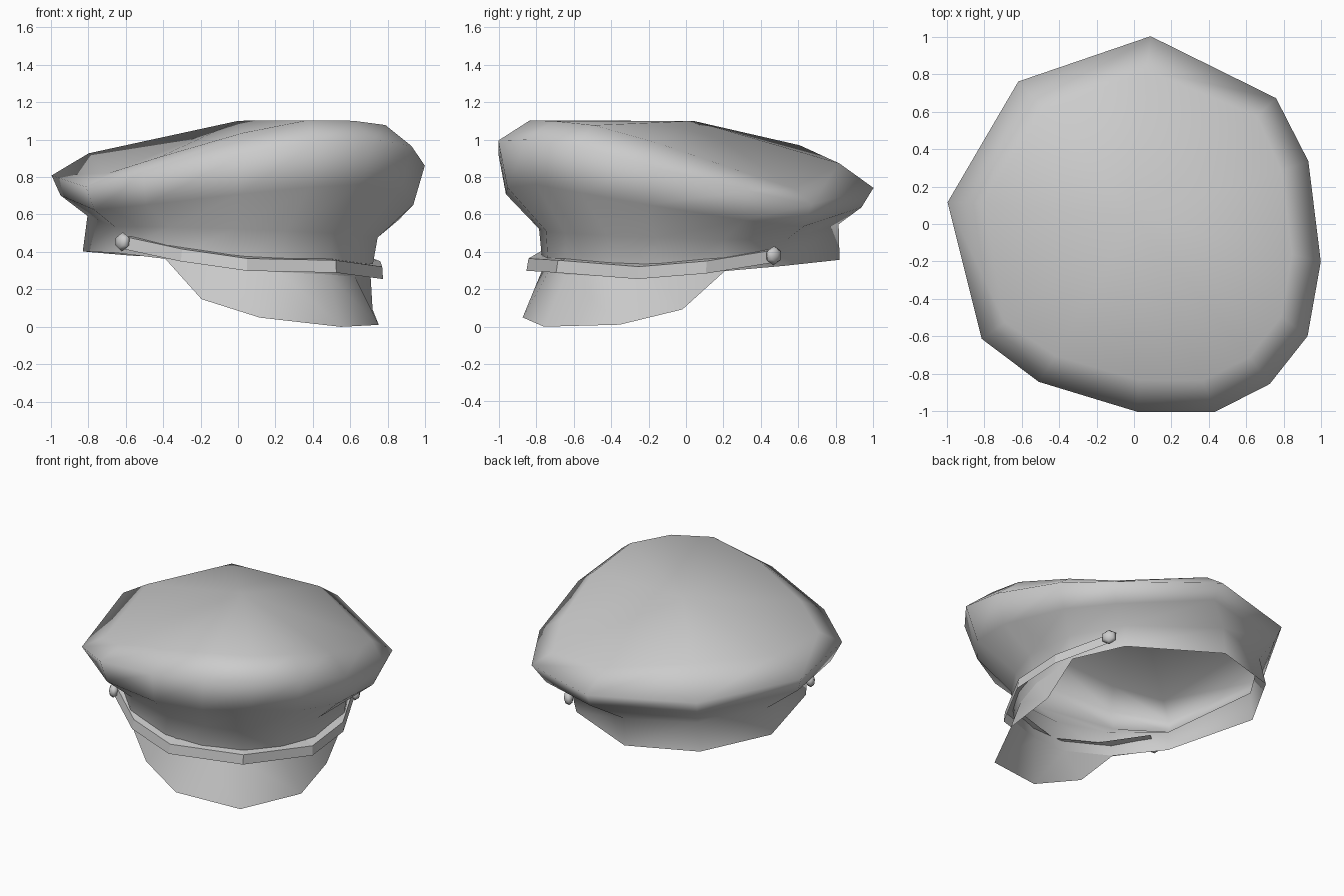
import bpy
import bmesh
from mathutils import Matrix, Vector

cube = bpy.data.objects.get("Cube")
if cube:
    bpy.data.objects.remove(cube, do_unlink=True)

# One plain grey for the whole cap
grey = bpy.data.materials.new("plain_grey")
grey.use_nodes = True
grey.diffuse_color = (0.6, 0.6, 0.6, 1)
grey.node_tree.nodes["Principled BSDF"].inputs["Base Color"].default_value = grey.diffuse_color

# Parts are drawn facing +x, then tilted a little sideways and turned on z
tilt = Matrix(((1, 0, 0, 0), (0, 1, 0.075, -0.055), (0, -0.047, 1, 0), (0, 0, 0, 1)))
turn = Matrix(((0.633, 0.774, 0, 0), (-0.774, 0.633, 0, 0), (0, 0, 1, 0), (0, 0, 0, 1)))
placement = turn @ tilt


def flip(point):
    return (point[0], -point[1], point[2])


def closed_ring(half):
    """Front-to-back half outline, mirrored into a loop."""
    return half + [flip(p) for p in reversed(half[1:-1])]


def open_strip(half):
    """Front-to-side half outline, mirrored into a strip."""
    return [flip(p) for p in reversed(half[1:])] + half


def finish(name, bm, smooth=True):
    bmesh.ops.remove_doubles(bm, verts=bm.verts, dist=0.0005)
    bmesh.ops.recalc_face_normals(bm, faces=bm.faces)
    bm.transform(placement)
    for face in bm.faces:
        face.smooth = smooth
    mesh = bpy.data.meshes.new(name)
    bm.to_mesh(mesh)
    bm.free()
    mesh.materials.append(grey)
    obj = bpy.data.objects.new(name, mesh)
    bpy.context.collection.objects.link(obj)
    return obj


def loft(bm, rows, closed):
    """Skin neighbouring rows with quads; return the last row."""
    grid = [[bm.verts.new(p) for p in row] for row in rows]
    count = len(rows[0])
    for low, high in zip(grid, grid[1:]):
        for i in range(count if closed else count - 1):
            j = (i + 1) % count
            bm.faces.new((low[i], low[j], high[j], high[i]))
    return grid[-1]


# Crown and band: half outlines from front to back
band_bottom = [(.80, 0, .28), (.71, .26, .28), (.56, .49, .29), (.28, .70, .33),
               (-.08, .75, .36), (-.69, .48, .38), (-.87, 0, .38)]
band_top = [(.82, 0, .5), (.74, .26, .5), (.6, .49, .5), (.3, .7, .5),
            (-.08, .77, .5), (-.68, .47, .57), (-.83, 0, .57)]
crown_flare = [(1.04, 0, .76), (.98, .31, .73), (.75, .6, .68), (.3, .87, .61),
               (-.06, .93, .58), (-.66, .68, .67), (-.93, 0, .68)]
crown_rim = [(1.12, 0, 1), (1.05, .32, .98), (.787, .633, .89), (.33, .93, .77),
             (-.04, 1.015, .7), (-.72, .7, .775), (-.98, 0, .78)]
crown_edge = [(.94, 0, 1.1), (.88, .27, 1.09), (.66, .53, 1.01), (.28, .78, .87),
              (-.03, .87, .78), (-.59, .56, .9), (-.77, 0, .97)]
bm = bmesh.new()
halves = (band_bottom, band_top, crown_flare, crown_rim, crown_edge)
last = loft(bm, [closed_ring(h) for h in halves], True)
centre = bm.verts.new((-.03, 0, 1.1))
for a, b in zip(last, last[1:] + last[:1]):
    bm.faces.new((a, b, centre))
finish("crown_and_band", bm)

# Visor hangs from the front of the band and narrows to nothing at the sides
visor_edge = [(.936, 0, 0), (.75, .41, .03), (.47, .59, .12)]
bm = bmesh.new()
upper = [bm.verts.new(p) for p in open_strip(band_bottom[:4])]
lower = [bm.verts.new(p) for p in open_strip(visor_edge)]
for i in range(len(lower) - 1):
    bm.faces.new((upper[i + 1], upper[i + 2], lower[i + 1], lower[i]))
bm.faces.new((upper[0], upper[1], lower[0]))
bm.faces.new((upper[-1], lower[-1], upper[-2]))
finish("visor", bm)

# Chin strap: an outer face with a narrow top face back to the band
strap_path = [(.87, 0, .322), (.69, .47, .31), (.4, .69, .35), (.03, .78, .41)]
bm = bmesh.new()
rows = []
for inset, lift in ((.1, .045), (.01, .033), (0, -.033)):
    rows.append(open_strip([(u * (1 - inset), v * (1 - inset), z + lift)
                            for u, v, z in strap_path]))
loft(bm, rows, False)
finish("chin_strap", bm, smooth=False)

# Buttons at the strap ends
for name, side in (("left_button", 1), ("right_button", -1)):
    bm = bmesh.new()
    bmesh.ops.create_uvsphere(bm, u_segments=6, v_segments=4, radius=.052)
    bmesh.ops.rotate(bm, verts=bm.verts, matrix=Matrix.Rotation(1.5708, 3, "X"))
    bmesh.ops.scale(bm, verts=bm.verts, vec=(1, .6, 1))
    bmesh.ops.translate(bm, verts=bm.verts, vec=Vector((.02, .79 * side, .417)))
    finish(name, bm)
